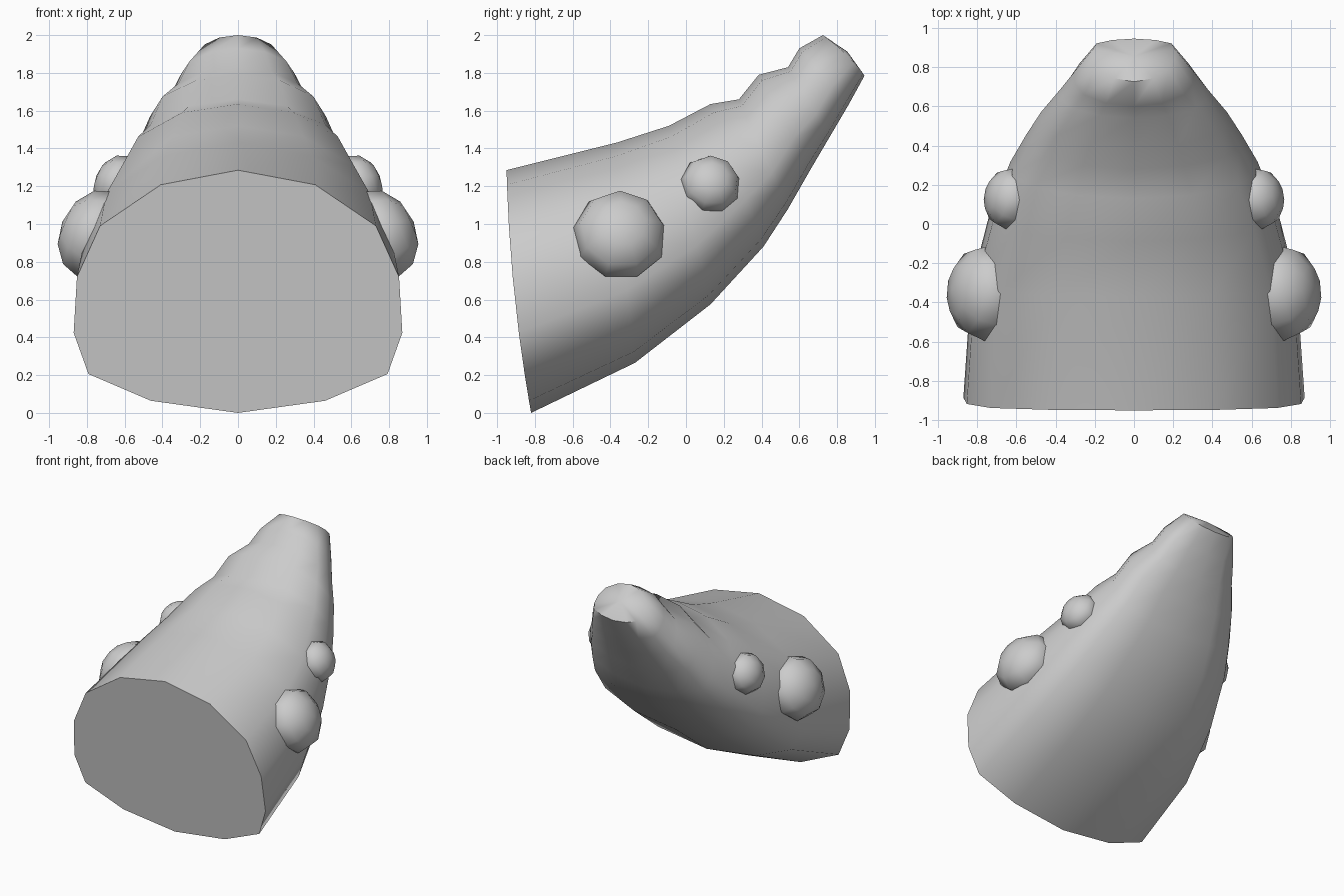
import bpy, bmesh, math
from mathutils import Vector, Matrix

if "Cube" in bpy.data.objects:
    bpy.data.objects.remove(bpy.data.objects["Cube"])


def make_object(name, bm, angle):
    bmesh.ops.recalc_face_normals(bm, faces=bm.faces)
    mesh = bpy.data.meshes.new(name)
    bm.to_mesh(mesh)
    bm.free()
    ob = bpy.data.objects.new(name, mesh)
    bpy.context.collection.objects.link(ob)
    bpy.ops.object.select_all(action='DESELECT')
    ob.select_set(True)
    bpy.context.view_layer.objects.active = ob
    bpy.ops.object.shade_smooth_by_angle(angle=math.radians(angle))
    return ob


# Half cross-section: height fraction, width fraction
half = [(1, 0), (.94, .47), (.77, .84), (.56, .98), (.33, 1), (.16, .91), (.05, .53), (0, 0)]
section = half + [(t, -w) for t, w in half[-2:0:-1]]

# Body rings: top y, top z, bottom y, bottom z, half width, bow
rings = [
    (-.95, 1.285, -.82, 0, .87, .025),
    (-.37, 1.43, -.27, .265, .83, .01),
    (-.09, 1.52, .13, .575, .735, 0),
    (.13, 1.635, .41, .88, .63, 0),
    (.28, 1.66, .54, 1.08, .55, 0),
    (.385, 1.79, .66, 1.29, .475, 0),
    (.54, 1.83, .76, 1.46, .375, 0),
    (.60, 1.93, .86, 1.63, .305, 0),
    (.725, 2.0, .945, 1.785, .21, -.02),
]

# Horn-shaped body lofted through the rings
bm = bmesh.new()
loops = []
for ty, tz, by, bz, width, bow in rings:
    loops.append([bm.verts.new((w * width,
                                by + (ty - by) * t - bow * 4 * t * (1 - t),
                                bz + (tz - bz) * t)) for t, w in section])
n = len(section)
for a, b in zip(loops, loops[1:]):
    for i in range(n):
        j = (i + 1) % n
        bm.faces.new((a[i], a[j], b[j], b[i]))
bm.faces.new(loops[0])
# Slightly domed tip
tip = bm.verts.new((0, .855, 1.912))
for i in range(n):
    bm.faces.new((loops[-1][i], loops[-1][(i + 1) % n], tip))
make_object("horn_body", bm, 60)


# Flattened bumps set into the sides, mirrored across x
def bump(name, centre, normal, radius, depth):
    bm = bmesh.new()
    rot = Vector(normal).to_track_quat('Z', 'Y').to_matrix().to_4x4()
    mat = Matrix.Translation(centre) @ rot @ Matrix.Diagonal((radius, radius, depth, 1))
    bmesh.ops.create_uvsphere(bm, u_segments=9, v_segments=6, radius=1, matrix=mat)
    ob = make_object(name, bm, 80)
    ob.modifiers.new("Mirror", 'MIRROR').use_mirror_merge = False


bump("large_bumps", (.755, -.35, .94), (.92, .08, .38), .25, .19)
bump("small_bumps", (.635, .13, 1.21), (.9, .15, .36), .16, .125)
